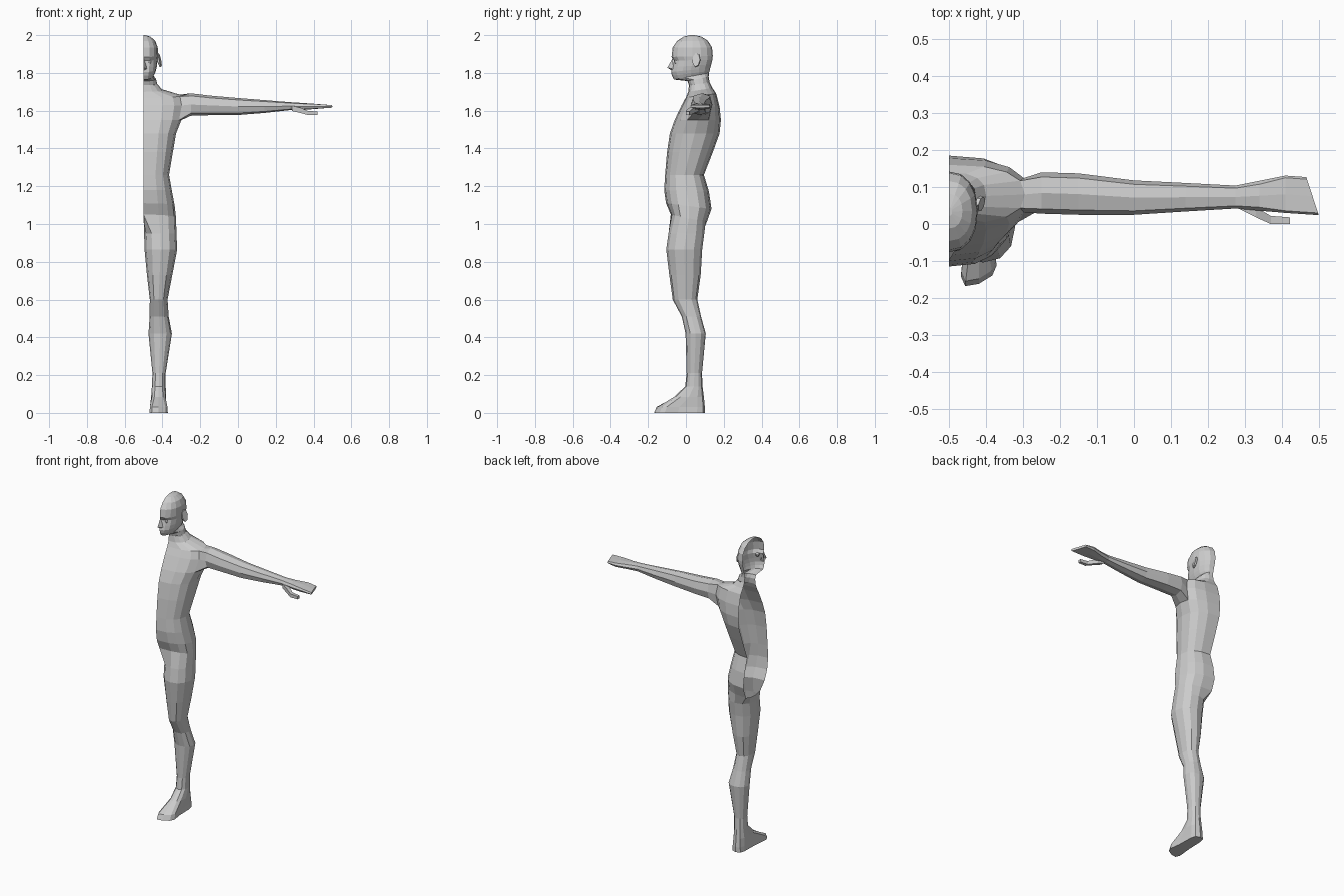
import bpy, bmesh
from math import sin, cos, pi, copysign, radians

CUT = -0.5   # plane where the half figure is cut open


def spow(v, p):
    return copysign(abs(v) ** p, v) if abs(v) > 1e-6 else 0.0


def half_row(bm, zf, zb, f, b, w, p=0.8):
    """Nine vertices from the front midline round the side to the back midline."""
    row = []
    for i in range(9):
        a = i * pi / 8
        k = 0.5 - 0.5 * spow(cos(a), p)
        row.append(bm.verts.new((CUT + w * spow(sin(a), p), f + (b - f) * k, zf + (zb - zf) * k)))
    return row


def strip(bm, r0, r1, closed=False, skip=()):
    n = len(r0)
    for i in range(n if closed else n - 1):
        if i not in skip:
            j = (i + 1) % n
            bm.faces.new((r0[i], r0[j], r1[j], r1[i]))


def finish(bm, name):
    bmesh.ops.recalc_face_normals(bm, faces=bm.faces)
    me = bpy.data.meshes.new(name)
    bm.to_mesh(me)
    bm.free()
    ob = bpy.data.objects.new(name, me)
    bpy.context.collection.objects.link(ob)
    return ob


# --- body: torso, with arm and leg growing out of it ---
bm = bmesh.new()
torso = [  # z front, z back, front y, back y, half width
    (1.05, 1.01, -.08, .110, .172),
    (1.11, 1.08, -.105, .135, .165),
    (1.18, 1.17, -.115, .122, .150),
    (1.26, 1.26, -.110, .095, .135),
    (1.38, 1.38, -.100, .142, .155),
    (1.48, 1.48, -.085, .178, .172),
    (1.55, 1.55, -.060, .185, .200),
    (1.63, 1.62, -.022, .178, .215),
    (1.67, 1.69, .000, .160, .205),
    (1.70, 1.72, .012, .140, .100),
    (1.735, 1.75, .016, .125, .072),
]
rows = [half_row(bm, *r) for r in torso]
for k in range(len(rows) - 1):
    strip(bm, rows[k], rows[k + 1], skip=(3, 4) if k in (6, 7) else ())

# arm: starts on the rim of the shoulder hole
lo, mid, hi = rows[6:9]
ring = [lo[3], lo[4], lo[5], mid[5], hi[5], hi[4], hi[3], mid[3]]
bm.verts.remove(mid[4])
arm = [  # x, front y, back y, bottom z, top z
    (-.25, .028, .140, 1.573, 1.692),
    (-.15, .025, .137, 1.576, 1.680),
    (.00, .025, .118, 1.577, 1.667),
    (.14, .034, .111, 1.588, 1.656),
    (.275, .042, .104, 1.603, 1.645),
    (.34, .036, .117, 1.604, 1.641),
    (.41, .030, .131, 1.609, 1.636),
    (.483, .024, .127, 1.615, 1.630),
]
for n, (x, y0, y1, z0, z1) in enumerate(arm):
    slant = .017 if n == len(arm) - 1 else 0
    p = .35 if n > 5 else .75
    new = []
    for i in range(8):
        a = radians(-135 + 45 * i)
        c, s = spow(cos(a), p), spow(sin(a), p)
        new.append(bm.verts.new((x - slant * c, (y0 + y1) / 2 + (y1 - y0) / 2 * c,
                                 (z0 + z1) / 2 + (z1 - z0) / 2 * s)))
    strip(bm, ring, new, True)
    ring = new
bm.faces.new(ring)

# leg: lower torso rim plus three crotch points
f, b = rows[0][0].co, rows[0][8].co
crotch = [bm.verts.new((CUT + .003, b.y + (f.y - b.y) * t, z))
          for t, z in ((.25, .995), (.5, .99), (.78, 1.0))]
ring = rows[0] + crotch
leg = [  # z, inner x, outer x, front y, back y, roundness
    (.95, -.497, -.326, -.092, .097, .9),
    (.865, -.495, -.322, -.104, .086, .9),
    (.73, -.482, -.348, -.088, .078, .9),
    (.60, -.467, -.373, -.070, .060, .9),
    (.51, -.468, -.367, -.022, .080, .9),
    (.42, -.474, -.350, -.002, .105, .9),
    (.21, -.453, -.383, .004, .085, .9),
    (.14, -.456, -.383, -.004, .088, .9),
    (.085, -.460, -.380, -.062, .095, .8),
    (.032, -.470, -.370, -.170, .100, .5),
    (.0, -.472, -.368, -.184, .100, .5),
]
for z, xi, xo, yf, yb, p in leg:
    new = []
    for i in range(12):
        a = radians((i - 4) * 30)
        c, s = spow(cos(a), p), spow(sin(a), p)
        y = (yf + yb) / 2 + (yb - yf) / 2 * s
        x = (xi + xo) / 2 + (xo - xi) / 2 * c
        if z < .05:      # slanted toe line, narrower heel
            if s < 0:
                y += .022 * (1 + c) * -s
            else:
                x = -.42 + (x + .42) * .75
        new.append(bm.verts.new((x, y, z)))
    strip(bm, ring, new, True)
    ring = new
bm.faces.new(ring)
finish(bm, "body")

# --- thumb ---
bm = bmesh.new()
ring = None
for x, y, z, r in ((.285, .055, 1.612, .014), (.33, .032, 1.602, .014),
                   (.37, .011, 1.588, .011), (.422, .009, 1.586, .009)):
    new = [bm.verts.new((x, y + r * sy, z + r * sz)) for sy, sz in ((-1, -1), (1, -1), (1, 1), (-1, 1))]
    if ring:
        strip(bm, ring, new, True)
    ring = new
bm.faces.new(ring)
finish(bm, "thumb")

# --- head with neck top, jaw and skull ---
bm = bmesh.new()
head = [
    (1.735, 1.75, .016, .125, .072),
    (1.757, 1.78, .008, .120, .066),
    (1.765, 1.80, -.064, .122, .052),
    (1.785, 1.81, -.074, .125, .060),
    (1.805, 1.825, -.078, .128, .066),
    (1.83, 1.845, -.072, .134, .071),
    (1.865, 1.87, -.064, .140, .074),
    (1.885, 1.89, -.076, .142, .077),
    (1.935, 1.935, -.070, .138, .075),
    (1.970, 1.970, -.046, .116, .062),
    (1.992, 1.992, -.012, .082, .036),
    (2.0, 2.0, .022, .045, .008),
]
hr = [half_row(bm, *r, p=.9) for r in head]
for r0, r1 in zip(hr, hr[1:]):
    strip(bm, r0, r1)
bm.faces.new(hr[-1])
finish(bm, "head")

# --- nose wedge ---
bm = bmesh.new()
bridge, tip, base, side = [bm.verts.new(c) for c in (
    (CUT, -.070, 1.878), (CUT, -.098, 1.828), (CUT, -.074, 1.812), (-.480, -.066, 1.820))]
bm.faces.new((bridge, tip, side))
bm.faces.new((tip, base, side))
finish(bm, "nose")

# --- ear: flattened disc tilted off the skull ---
bpy.ops.mesh.primitive_cylinder_add(vertices=7, radius=1, depth=1, location=(-.417, .055, 1.868),
                                    rotation=(0, radians(78), radians(-15)))
ear = bpy.context.object
ear.name = "ear"
ear.scale = (.038, .021, .010)

# --- eye ---
bpy.ops.mesh.primitive_uv_sphere_add(segments=8, ring_count=6, radius=.012, location=(-.470, -.050, 1.858))
bpy.context.object.name = "eye"
